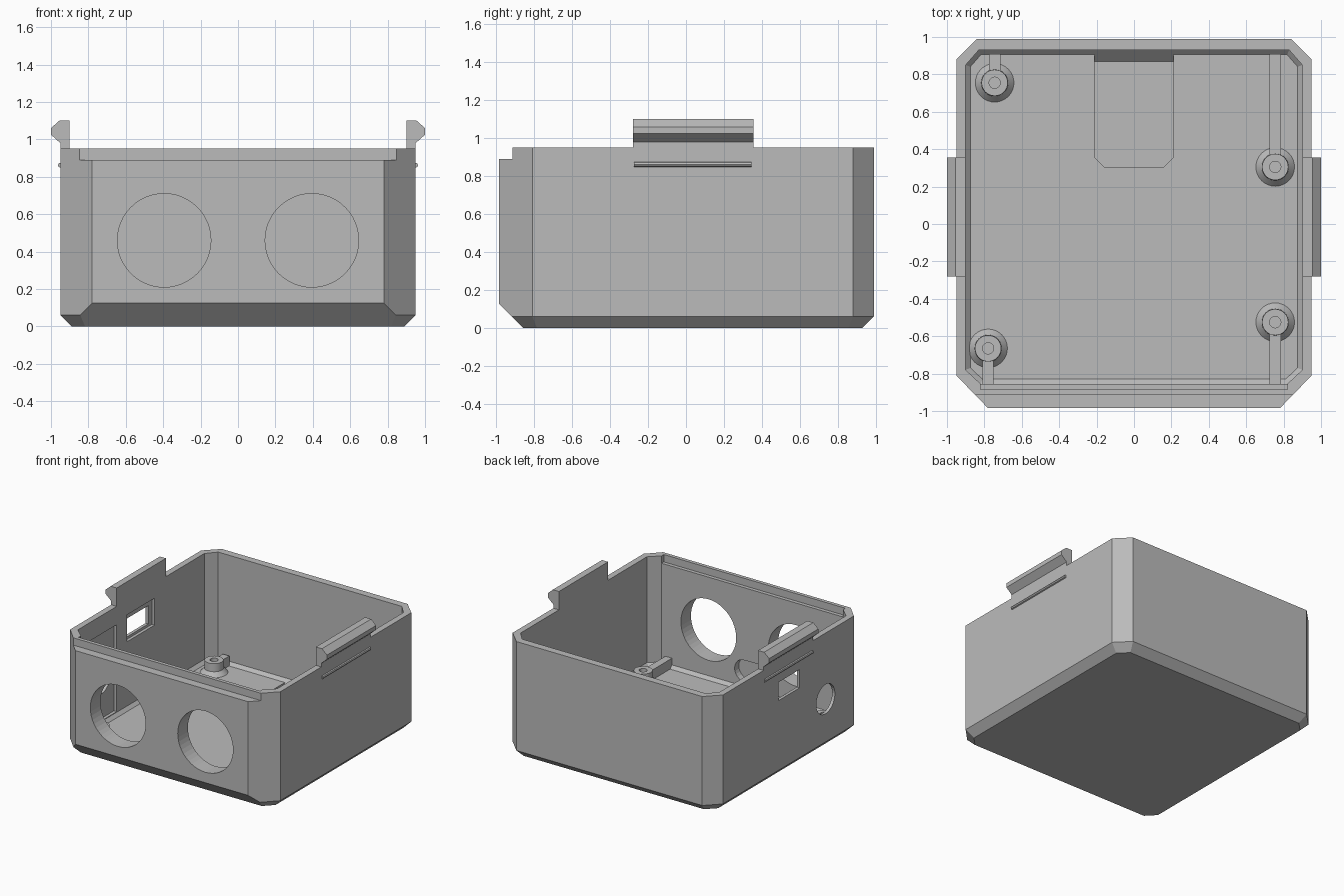
import bpy, bmesh
from math import pi, sin, cos, radians
from mathutils import Vector, Matrix

if "Cube" in bpy.data.objects:
    bpy.data.objects.remove(bpy.data.objects["Cube"])

grey = bpy.data.materials.new("plain grey")
grey.use_nodes = True
colour = (0.5, 0.5, 0.5, 1)
grey.diffuse_color = colour
grey.node_tree.nodes["Principled BSDF"].inputs["Base Color"].default_value = colour


def finish(name, bm):
    bmesh.ops.recalc_face_normals(bm, faces=bm.faces)
    mesh = bpy.data.meshes.new(name)
    bm.to_mesh(mesh)
    bm.free()
    mesh.materials.append(grey)
    ob = bpy.data.objects.new(name, mesh)
    bpy.context.collection.objects.link(ob)
    return ob


def prism(name, pts, lo, hi, axis="z", bevel=0, slope=None):
    """Extrude a 2D outline along an axis; optionally chamfer the base and slice a corner."""
    place = {"x": lambda a, b: (lo, a, b), "y": lambda a, b: (a, lo, b), "z": lambda a, b: (a, b, lo)}[axis]
    along = Vector([(hi - lo) * (axis == k) for k in "xyz"])
    bm = bmesh.new()
    base = bm.faces.new([bm.verts.new(place(a, b)) for a, b in pts])
    rim = list(base.edges)
    top = bmesh.ops.extrude_face_region(bm, geom=[base], use_keep_orig=True)["geom"]
    bmesh.ops.translate(bm, verts=[v for v in top if isinstance(v, bmesh.types.BMVert)], vec=along)
    bmesh.ops.recalc_face_normals(bm, faces=bm.faces)
    if bevel:
        bmesh.ops.bevel(bm, geom=rim, offset=bevel, segments=1, affect="EDGES")
    if slope:
        geom = bm.verts[:] + bm.edges[:] + bm.faces[:]
        bmesh.ops.bisect_plane(bm, geom=geom, plane_co=slope[0], plane_no=slope[1], clear_outer=True)
        bmesh.ops.holes_fill(bm, edges=[e for e in bm.edges if e.is_boundary], sides=0)
    return finish(name, bm)


def box(name, x0, x1, y0, y1, z0, z1):
    return prism(name, [(x0, y0), (x1, y0), (x1, y1), (x0, y1)], z0, z1)


def arc(cx, cy, r, start=0, end=360, n=48):
    return [(cx + r * cos(radians(start + (end - start) * i / n)),
             cy + r * sin(radians(start + (end - start) * i / n))) for i in range(n)]


def cut(ob, cutter):
    mod = ob.modifiers.new("cut", "BOOLEAN")
    mod.operation, mod.solver, mod.object = "DIFFERENCE", "EXACT", cutter
    bpy.context.view_layer.objects.active = ob
    bpy.ops.object.modifier_apply(modifier=mod.name)
    bpy.data.objects.remove(cutter)


def mirrored(half):
    return half + [(-x, y) for x, y in reversed(half)]


# Open shell: chamfered outside, hollow inside, thicker front wall
shell = prism("case_shell", mirrored([(0.78, -0.985), (0.95, -0.81), (0.95, 0.88), (0.84, 0.99)]),
              0, 0.95, bevel=0.06, slope=((0, -0.86, 0), (0, -1, -1)))
cut(shell, prism("cavity", mirrored([(0.82, -0.855), (0.9, -0.78), (0.9, 0.85), (0.83, 0.93)]),
                 0.06, 1.2, bevel=0.025))

# Front lip steps
cut(shell, box("lip_step", -1.2, 1.2, -1.2, -0.915, 0.89, 1.2))
cut(shell, box("inner_lip_step", -0.82, 0.82, -0.885, -0.84, 0.89, 1.2))

# Floor pocket with a sloping back end
cut(shell, prism("floor_pocket", mirrored([(0.16, 0.305), (0.21, 0.355), (0.21, 0.9295)]),
                 0.025, 0.2, slope=((0, 0.87, 0.025), (0, 1, -1))))

# Front round windows and the small slot pocket between them
for side in (-1, 1):
    cut(shell, prism("window", arc(side * 0.395, 0.46, 0.25), -1.2, -0.7, "y"))
slot = arc(0.07, 0.21, 0.09, -90, 90, 12) + arc(-0.07, 0.21, 0.09, 90, 270, 12)
cut(shell, prism("slot_pocket", slot, -0.91, -0.8, "y"))

# Right wall ports, each with a pocket on the inside
cut(shell, box("port_pocket", -0.925, -0.8, -0.15, 0.21, 0.61, 0.83))
cut(shell, box("port_opening", -1.1, -0.8, -0.11, 0.165, 0.63, 0.78))
cut(shell, box("jack_pocket", -0.925, -0.88, -0.62, -0.28, 0.09, 0.8))
cut(shell, prism("jack_opening", arc(-0.445, 0.41, 0.12, n=32), -1.1, -0.8, "x"))

# Snap clips and beads on both side walls
clip = [(0.9, 0.945), (0.95, 0.945), (0.95, 0.98), (1, 1.025), (1, 1.06), (0.955, 1.1), (0.9, 1.1)]
for name, side in (("left", 1), ("right", -1)):
    prism(name + "_clip", [(side * x, z) for x, z in clip], -0.28, 0.355, "y")
    prism(name + "_bead", arc(side * 0.95, 0.862, 0.013, n=8), -0.275, 0.345, "y")

# Screw posts, each tied to a wall by a rib
posts = {"back_right": (-0.745, 0.755, 0.91), "back_left": (0.755, 0.305, 0.91),
         "front_left": (0.755, -0.525, -0.86), "front_right": (-0.78, -0.665, -0.86)}
profile = [(0.105, 0.058), (0.072, 0.095), (0.07, 0.16), (0.03, 0.16), (0.03, 0.065)]
for name, (x, y, wall) in posts.items():
    bm = bmesh.new()
    verts = [bm.verts.new((r, 0, z)) for r, z in profile]
    edges = [bm.edges.new(pair) for pair in zip(verts, verts[1:])]
    bmesh.ops.spin(bm, geom=verts + edges, axis=(0, 0, 1), cent=(0, 0, 0), angle=2 * pi, steps=32)
    bmesh.ops.remove_doubles(bm, verts=bm.verts, dist=0.0001)
    bmesh.ops.transform(bm, matrix=Matrix.Translation((x, y, 0)), verts=bm.verts)
    post = finish(name + "_post", bm)
    bpy.ops.object.select_all(action="DESELECT")
    post.select_set(True)
    bpy.context.view_layer.objects.active = post
    bpy.ops.object.shade_smooth_by_angle(angle=radians(30))
    start = y + (0.055 if wall > 0 else -0.055)
    box(name + "_rib", x - 0.03, x + 0.03, min(start, wall), max(start, wall), 0.05, 0.14)
